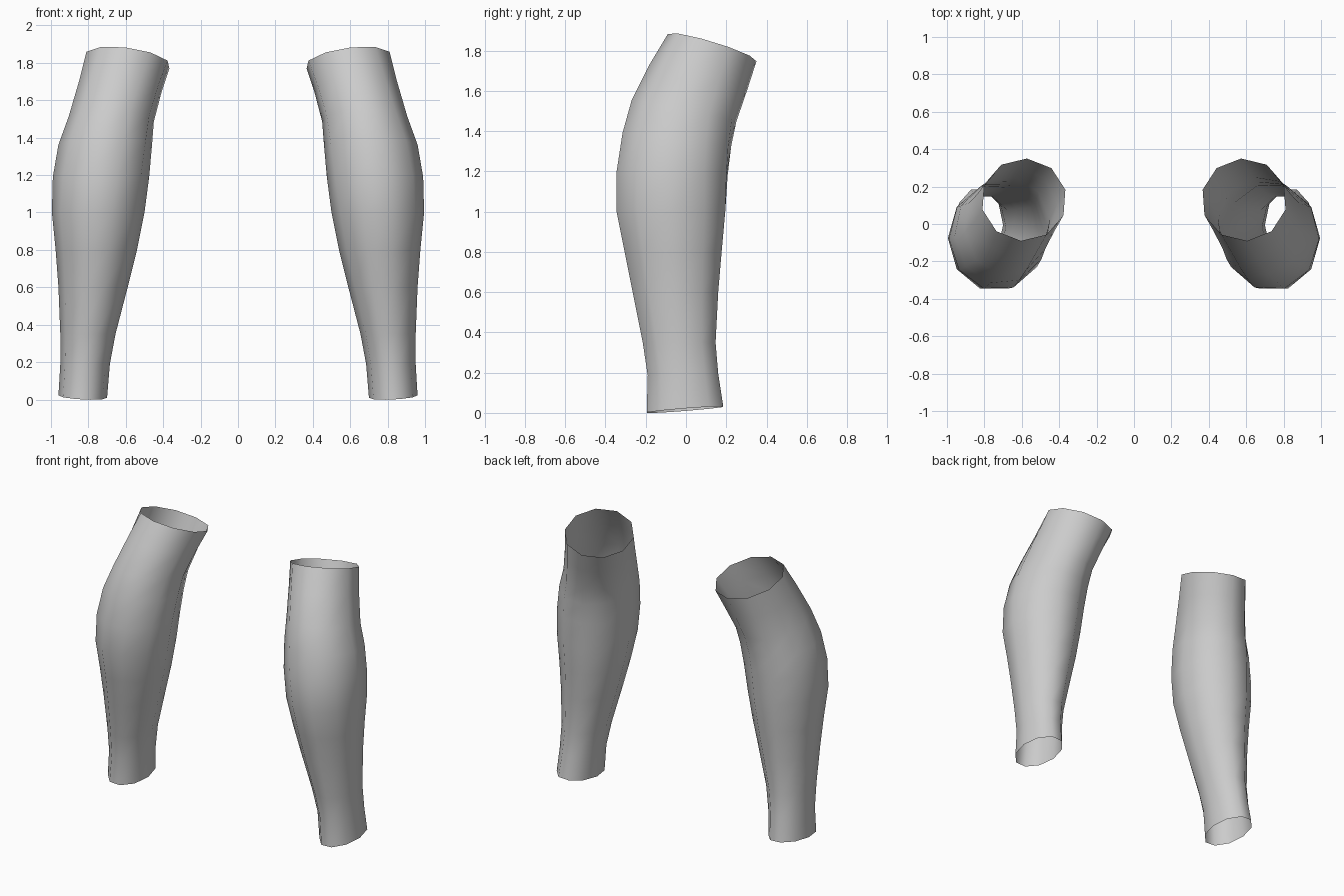
import bpy, bmesh
from math import cos, sin, radians, tau

cube = bpy.data.objects.get("Cube")
if cube:
    bpy.data.objects.remove(cube)

# Plain grey material
grey = bpy.data.materials.new("plain grey")
grey.use_nodes = True
COLOUR = (0.6, 0.6, 0.6, 1)
grey.diffuse_color = COLOUR
grey.node_tree.nodes["Principled BSDF"].inputs["Base Color"].default_value = COLOUR

SIDES = 10
# Cross-sections: height, inner x, outer x, front y, back y, x slope, y slope, twist
RINGS = [
    (0.016, 0.70, 0.96, -0.195, 0.185, 0.05, 0.08, 0),
    (0.19, 0.685, 0.95, -0.19, 0.16, 0, 0.03, 0),
    (0.35, 0.655, 0.95, -0.215, 0.147, 0, 0, 0),
    (0.60, 0.59, 0.96, -0.265, 0.16, 0, 0, 0),
    (0.80, 0.54, 0.975, -0.305, 0.177, 0, 0, 0),
    (1.00, 0.50, 0.995, -0.345, 0.195, 0, 0, 0),
    (1.19, 0.475, 0.99, -0.345, 0.207, 0, -0.03, -2),
    (1.36, 0.46, 0.96, -0.315, 0.225, 0, -0.12, -5),
    (1.50, 0.45, 0.905, -0.27, 0.25, 0.03, -0.2, -8),
    (1.67, 0.41, 0.85, -0.18, 0.305, 0.09, -0.25, -11),
    (1.815, 0.367, 0.81, -0.09, 0.35, 0.13, -0.3, -14),
]


def fit(values, low, high):
    """Stretch values so that they span low to high."""
    a, b = min(values), max(values)
    return [low + (v - a) / (b - a) * (high - low) for v in values]


def shin(name, side):
    """Open tapering tube lofted through the cross-sections."""
    bm = bmesh.new()
    loops = []
    for z, x0, x1, y0, y1, sx, sy, twist in RINGS:
        angles = [radians(twist) + tau * i / SIDES for i in range(SIDES)]
        xs = fit([cos(a) for a in angles], x0, x1)
        ys = fit([sin(a) for a in angles], y0, y1)
        cx, cy = (x0 + x1) / 2, (y0 + y1) / 2
        loops.append([bm.verts.new((side * x, y, z + sx * (x - cx) + sy * (y - cy)))
                      for x, y in zip(xs, ys)])
    for low, high in zip(loops, loops[1:]):
        for i in range(SIDES):
            j = (i + 1) % SIDES
            quad = [low[i], low[j], high[j], high[i]]
            face = bm.faces.new(quad if side > 0 else quad[::-1])
            face.smooth = True
    mesh = bpy.data.meshes.new(name)
    bm.to_mesh(mesh)
    bm.free()
    mesh.materials.append(grey)
    bpy.context.collection.objects.link(bpy.data.objects.new(name, mesh))


shin("left_shin", 1)
shin("right_shin", -1)
